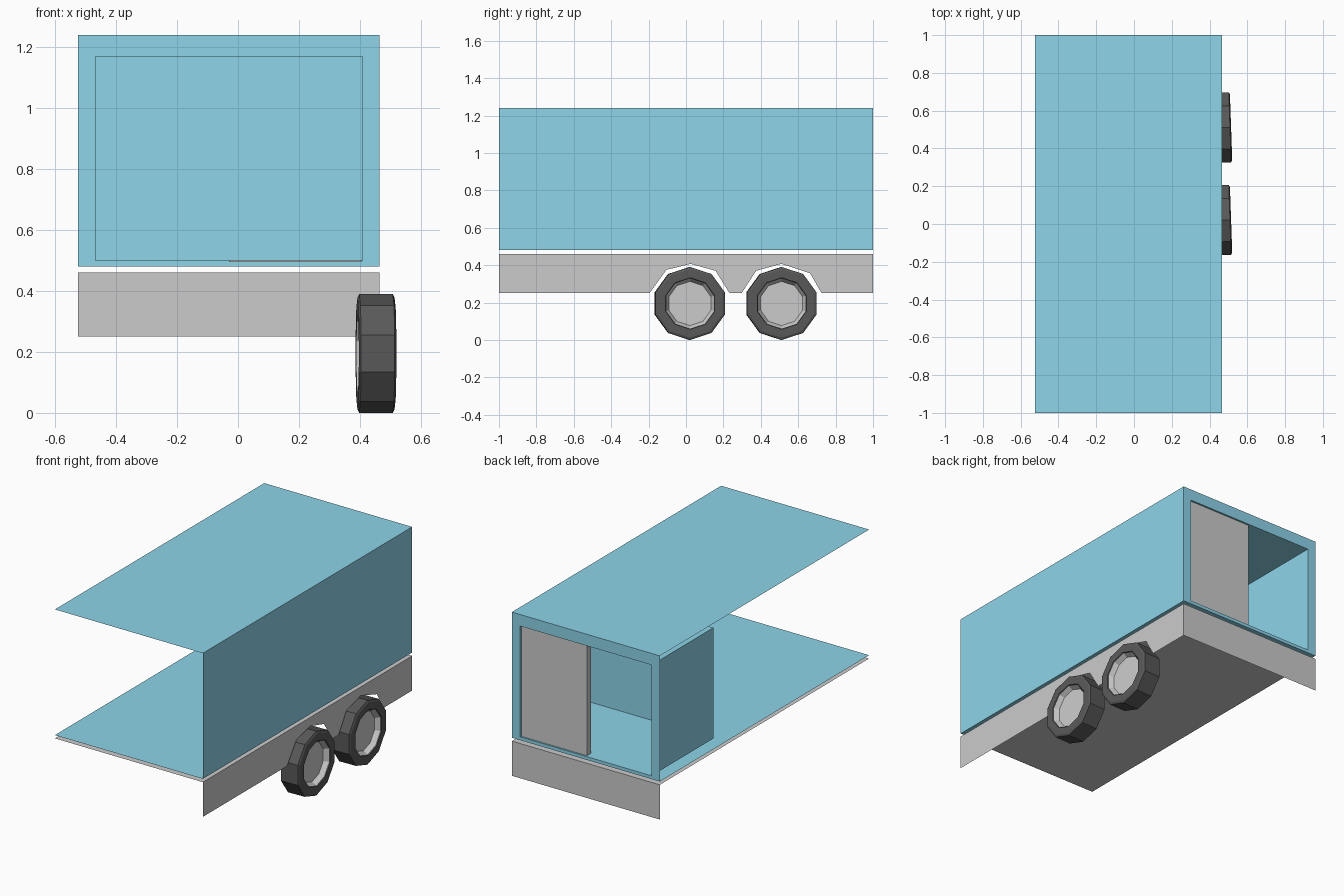
import bpy, math

if "Cube" in bpy.data.objects:
    bpy.data.objects.remove(bpy.data.objects["Cube"])

def material(name, color):
    m = bpy.data.materials.new(name)
    m.diffuse_color = color
    m.use_nodes = True
    m.node_tree.nodes["Principled BSDF"].inputs["Base Color"].default_value = m.diffuse_color
    return m

BLUE = material("blue_paint", (0.27, 0.66, 0.82, 1))
BLACK = material("black_rubber", (0.10, 0.10, 0.10, 1))

def mesh_object(name, verts, faces, mat=None):
    me = bpy.data.meshes.new(name)
    me.from_pydata(verts, [], faces)
    me.update()
    ob = bpy.data.objects.new(name, me)
    bpy.context.collection.objects.link(ob)
    if mat:
        me.materials.append(mat)
    return ob

def deck(name, z, mat=None):
    return mesh_object(name, [(X0, -1, z), (X1, -1, z), (X1, 1, z), (X0, 1, z)], [(0, 1, 2, 3)], mat)

def lathe(name, profile, center, mat=None, cap=False, closed=False, sides=10):
    """Turn (radius, offset) points about the x axis, with a slight toe angle."""
    verts, faces, n = [], [], len(profile)
    for i in range(sides):
        a = 2 * math.pi * i / sides
        verts += [(x, r * math.sin(a), r * math.cos(a)) for r, x in profile]
    for i in range(sides):
        j = (i + 1) % sides
        for k in range(n if closed else n - 1):
            l = (k + 1) % n
            faces.append((i * n + k, i * n + l, j * n + l, j * n + k))
    if cap:
        faces.append([i * n + n - 1 for i in range(sides)])
    ob = mesh_object(name, verts, faces, mat)
    ob.location = center
    ob.rotation_euler.z = math.radians(2)
    return ob

X0, X1 = -0.525, 0.465
BOT, TOP = 0.48, 1.24

# Cargo body: roof, floor, right wall (front and left are open)
deck("roof", TOP, BLUE)
deck("floor", BOT, BLUE)
mesh_object("right_wall", [(X1, -1, BOT), (X1, 1, BOT), (X1, 1, TOP), (X1, -1, TOP)], [(0, 1, 2, 3)], BLUE)

# Rear frame with a recessed compartment
rx0, rx1, rz0, rz1, ry = -0.47, 0.41, 0.50, 1.17, 0.41
def ring(x0, x1, z0, z1, y):
    return [(x0, y, z0), (x1, y, z0), (x1, y, z1), (x0, y, z1)]
verts = ring(X0, X1, BOT, TOP, 1) + ring(rx0, rx1, rz0, rz1, 1) + ring(rx0, rx1, rz0, rz1, ry)
faces = [(a + i, a + 4 + i, a + 4 + (i + 1) % 4, a + (i + 1) % 4) for a in (0, 4) for i in range(4)]
mesh_object("rear_frame", verts, faces + [(8, 11, 10, 9)], BLUE)

# Sliding rear door
bpy.ops.mesh.primitive_cube_add(size=1, location=(0.188, 0.97, 0.832))
door = bpy.context.object
door.name = "rear_door"
door.scale = (0.436, 0.04, 0.674)

# Chassis: top sheet, rear skirt and right skirt with wheel arches
deck("chassis_top", 0.46)
mesh_object("rear_skirt", [(X0, 1, 0.25), (X1, 1, 0.25), (X1, 1, 0.46), (X0, 1, 0.46)], [(3, 2, 1, 0)])
outline = [(-1, .25), (-.195, .25), (-.105, .375), (.025, .407), (.158, .37), (.233, .25),
           (.297, .25), (.375, .37), (.51, .407), (.663, .357), (.725, .25), (1, .25)]
n = len(outline)
verts = [(X1, y, z) for y, z in outline] + [(X1, y, 0.46) for y, z in outline]
mesh_object("right_skirt", verts, [(i, i + 1, n + i + 1, n + i) for i in range(n - 1)])

# Tandem wheels
tyre = [(.132, -.061), (.183, -.061), (.195, -.055), (.195, .055), (.183, .061), (.138, .061), (.132, .045)]
for label, y in (("front", 0.02), ("rear", 0.51)):
    c = (0.453, y, 0.195)
    lathe(label + "_tyre", tyre, c, BLACK, closed=True)
    lathe(label + "_rim", [(.134, .055), (.118, .028)], c, cap=True)
    lathe(label + "_inner_hub", [(.132, -.061), (.118, -.04)], c, cap=True)
